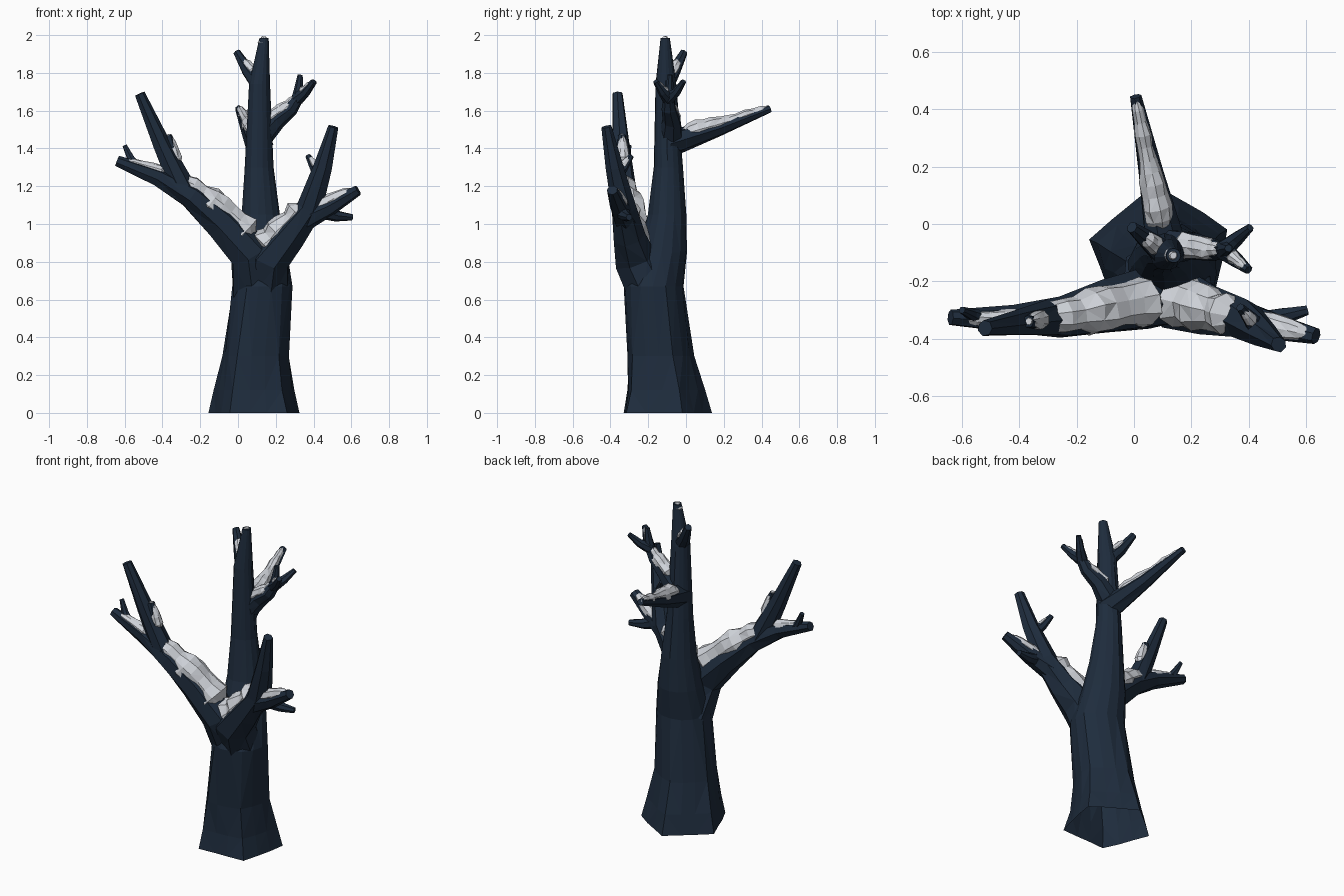
import bpy, bmesh, math, random
from mathutils import Vector

random.seed(4)
if "Cube" in bpy.data.objects:
    bpy.data.objects.remove(bpy.data.objects["Cube"])


def material(name, colour):
    mat = bpy.data.materials.new(name)
    mat.use_nodes = True
    mat.diffuse_color = (*colour, 1)
    mat.node_tree.nodes["Principled BSDF"].inputs["Base Color"].default_value = (*colour, 1)
    return mat


BARK = material("dark blue bark", (0.013, 0.025, 0.046))
SNOW = material("pale snow", (0.63, 0.655, 0.7))


def skin(name, rings, mat):
    """Bridge rings of points into a faceted tube, open at the root."""
    bm = bmesh.new()
    loops = [[bm.verts.new(point) for point in ring] for ring in rings]
    count = len(loops[0])
    for low, high in zip(loops, loops[1:]):
        for i in range(count):
            j = (i + 1) % count
            bm.faces.new((low[i], low[j], high[j], high[i]))
    bm.faces.new(loops[-1])
    if mat == SNOW:
        bm.faces.new(loops[0][::-1])
    bmesh.ops.triangulate(bm, faces=bm.faces[:])
    bmesh.ops.recalc_face_normals(bm, faces=bm.faces[:])
    mesh = bpy.data.meshes.new(name)
    bm.to_mesh(mesh)
    bm.free()
    mesh.materials.append(mat)
    bpy.context.collection.objects.link(bpy.data.objects.new(name, mesh))


def sample(path, fraction):
    """Point and radius at a fraction of the way along a path."""
    position = fraction * (len(path) - 1)
    i = min(int(position), len(path) - 2)
    (start, thick), (end, thin) = path[i], path[i + 1]
    blend = position - i
    return start + (end - start) * blend, thick + (thin - thick) * blend


def frames(path):
    """Centre, radius, sideways and upward direction at each path point."""
    across = (path[-1][0] - path[0][0]).cross(Vector((0, 0, 1)))
    for i, (centre, radius) in enumerate(path):
        ahead = path[min(i + 1, len(path) - 1)][0] - path[max(i - 1, 0)][0]
        ahead.normalize()
        side = (across - ahead * across.dot(ahead)).normalized()
        yield centre, radius, side, side.cross(ahead)


def ring_around(centre, side, up, radius, sides, rough):
    """Irregular polygon around a centre."""
    ring = []
    for k in range(sides):
        angle = math.tau * k / sides
        reach = radius * random.uniform(1 - rough, 1 + rough)
        ring.append(centre + (side * math.cos(angle) + up * math.sin(angle)) * reach)
    return ring


PATHS = {}


def limb(name, points, thick, thin):
    """Tapered limb through the given points."""
    last = len(points) - 1
    path = [(Vector(point), thick + (thin - thick) * i / last)
            for i, point in enumerate(points)]
    PATHS[name] = path
    rings = [ring_around(centre, side, up, radius, 7, 0.08)
             for centre, radius, side, up in frames(path)]
    skin(name, rings, BARK)


def twig(name, parent, fraction, tip, thick, taper=0.42):
    """Slightly sagging offshoot that starts inside its parent."""
    root = sample(PATHS[parent], fraction)[0]
    middle = root.lerp(Vector(tip), 0.5) - Vector((0, 0, 0.01))
    limb(name, [root, middle, tip], thick, thick * taper)


def drift(name, start, end, steps, width=0.85, lift=0.48):
    """Lumpy snow lying on the upper side of a limb."""
    line = [sample(PATHS[name], start + (end - start) * i / steps)
            for i in range(steps + 1)]
    rings = []
    for i, (centre, radius, side, up) in enumerate(frames(line)):
        swell = 0.55 if i in (0, steps) else random.uniform(0.88, 1.14)
        raised = centre + up * radius * lift * min(swell, 1)
        rings.append(ring_around(raised, side, up, radius * width * swell, 9, 0.08))
    skin("snow_on_" + name, rings, SNOW)


# Trunk: a lobed root flare that rounds off higher up
trunk = [(Vector(point), radius) for point, radius in (
    ((0.09, -0.115, 0), 0.23), ((0.09, -0.12, 0.12), 0.202),
    ((0.095, -0.14, 0.3), 0.175), ((0.13, -0.17, 0.67), 0.16),
    ((0.125, -0.125, 0.85), 0.133), ((0.12, -0.1, 1.05), 0.1),
    ((0.11, -0.095, 1.3), 0.077), ((0.112, -0.107, 1.74), 0.056),
    ((0.138, -0.11, 1.985), 0.025))]
PATHS["trunk"] = trunk
SIDES = 15
rings = []
for centre, radius in trunk:
    lobe = 0.12 * max(0, 1 - centre.z / 0.5)
    ring = []
    for k in range(SIDES):
        turn = math.tau * k / SIDES
        angle = turn + 2.9
        reach = radius * (1 + lobe * math.cos(5 * turn) + random.uniform(-0.03, 0.03))
        ring.append(centre + Vector((math.cos(angle), math.sin(angle), 0)) * reach)
    rings.append(ring)
skin("trunk", rings, BARK)

# Two main limbs leaving the front of the trunk
limb("right_limb", [(0.1, -0.17, 0.66), (0.065, -0.265, 0.85), (-0.09, -0.29, 1.01),
                    (-0.25, -0.325, 1.15), (-0.42, -0.335, 1.25),
                    (-0.64, -0.325, 1.335)], 0.135, 0.028)
limb("left_limb", [(0.14, -0.17, 0.64), (0.17, -0.265, 0.82), (0.27, -0.3, 0.94),
                   (0.38, -0.33, 1.08), (0.45, -0.38, 1.3),
                   (0.505, -0.42, 1.515)], 0.135, 0.028)

# Offshoots of the right limb
twig("right_upper_branch", "right_limb", 0.64, (-0.52, -0.362, 1.69), 0.067)
twig("right_stub", "right_upper_branch", 0.15, (-0.37, -0.34, 1.47), 0.05)
twig("right_end_twig", "right_limb", 0.9, (-0.6, -0.3, 1.415), 0.03)

# Offshoots of the left limb
twig("left_outer_branch", "left_limb", 0.52, (0.635, -0.39, 1.18), 0.067)
twig("left_lower_twig", "left_outer_branch", 0.35, (0.605, -0.3, 1.035), 0.042)
twig("left_inner_twig", "left_limb", 0.76, (0.37, -0.29, 1.36), 0.036)

# Branches and twigs of the upper trunk
twig("back_branch", "trunk", 0.785, (0.005, 0.445, 1.61), 0.073, taper=0.27)
limb("crown_branch", [(0.12, -0.08, 1.46), (0.2, -0.075, 1.55),
                      (0.28, -0.09, 1.61), (0.325, -0.09, 1.68)], 0.064, 0.028)
twig("crown_twig_upper", "crown_branch", 0.92, (0.33, -0.085, 1.79), 0.032)
twig("crown_twig_back", "crown_branch", 0.92, (0.405, -0.012, 1.755), 0.034)
twig("crown_twig_front", "crown_branch", 0.92, (0.4, -0.16, 1.755), 0.036)
twig("top_twig", "trunk", 0.875, (-0.008, -0.012, 1.91), 0.048)

# Snow drifts
drift("right_limb", 0.24, 0.73, 9, width=0.9, lift=0.52)
drift("right_limb", 0.76, 0.97, 5, width=0.75, lift=0.55)
drift("right_stub", 0.3, 1.02, 4, width=1, lift=0.35)
drift("left_limb", 0.21, 0.6, 7, width=0.88)
drift("left_outer_branch", 0.22, 0.95, 7, width=0.88)
drift("left_inner_twig", 0.3, 0.97, 3)
drift("back_branch", 0.15, 1, 11)
drift("crown_branch", 0.2, 0.95, 7, width=0.88)
drift("crown_twig_front", 0.25, 0.95, 4)
drift("top_twig", 0.25, 0.75, 4, width=0.95, lift=0.42)
drift("trunk", 0.97, 1.004, 2, width=0.9, lift=0.1)
